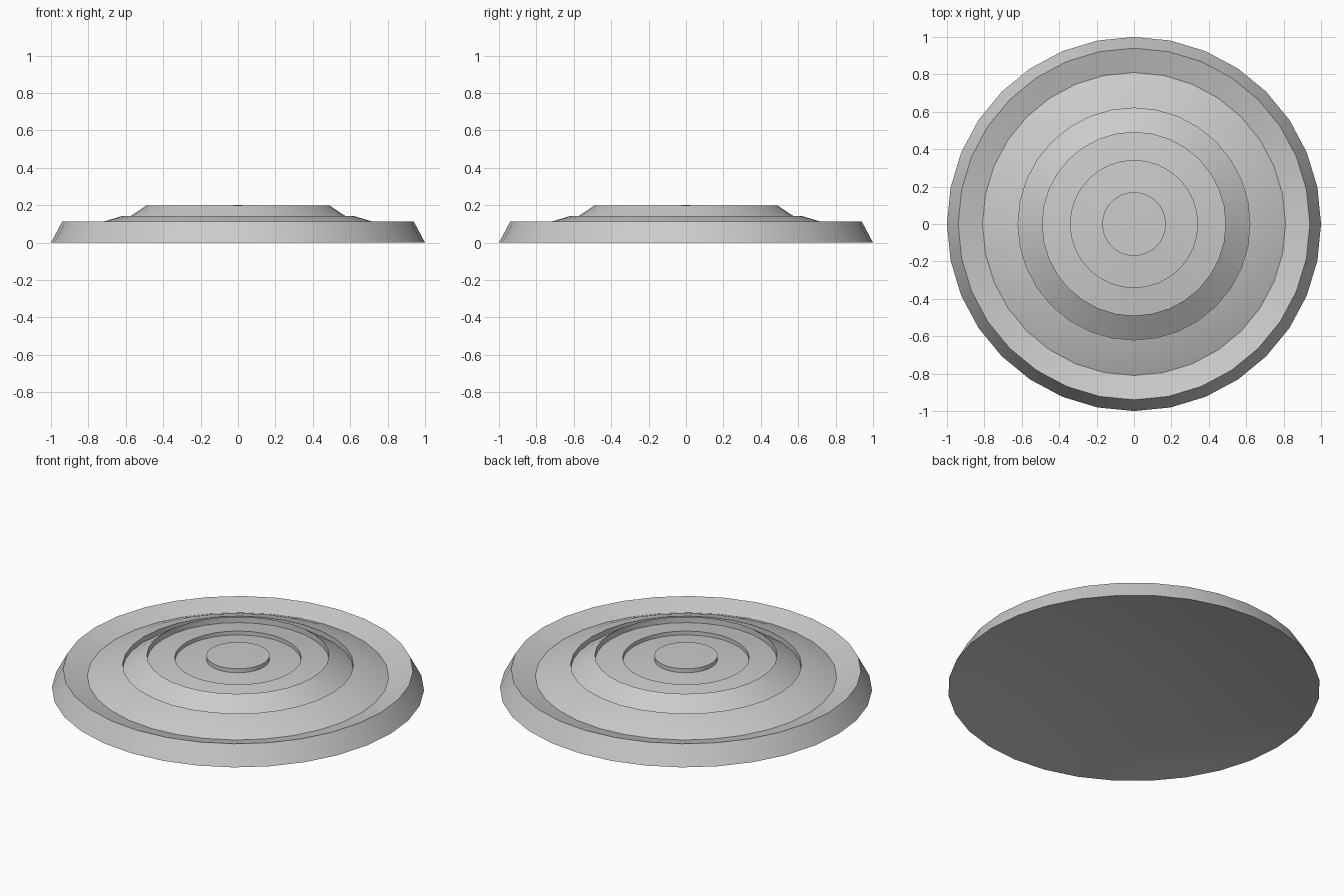
import bpy, bmesh
from math import cos, sin, tau

if "Cube" in bpy.data.objects:
    bpy.data.objects.remove(bpy.data.objects["Cube"])

SIDES = 32
HOLLOW = 0.10


def lathe(name, profile):
    """Revolve (radius, height) points around z; radius 0 becomes a pole."""
    bm = bmesh.new()
    rings = []
    for r, z in profile:
        count = SIDES if r > 0 else 1
        rings.append([bm.verts.new((r * cos(tau * i / SIDES), r * sin(tau * i / SIDES), z))
                      for i in range(count)])
    for a, b in zip(rings, rings[1:]):
        for i in range(SIDES):
            j = (i + 1) % SIDES
            if len(a) == 1:
                bm.faces.new((a[0], b[j], b[i]))
            elif len(b) == 1:
                bm.faces.new((a[i], a[j], b[0]))
            else:
                bm.faces.new((a[i], a[j], b[j], b[i]))
    bmesh.ops.recalc_face_normals(bm, faces=bm.faces)
    mesh = bpy.data.meshes.new(name)
    bm.to_mesh(mesh)
    bm.free()
    obj = bpy.data.objects.new(name, mesh)
    bpy.context.collection.objects.link(obj)
    bpy.ops.object.select_all(action='DESELECT')
    obj.select_set(True)
    bpy.context.view_layer.objects.active = obj
    bpy.ops.object.shade_smooth_by_angle(angle=0.5)
    return obj


# Gently hollowed underside, from centre to foot
underside = [(r / 6, HOLLOW * (1 - (r / 6) ** 2)) for r in range(6)]

# Stepped concentric disc, profile listed from outer foot to centre
lathe("stepped_disc", underside + [
    (1.00, 0.0), (0.94, 0.112),                     # bevelled outer rim
    (0.81, 0.074), (0.72, 0.112), (0.62, 0.142),    # groove and rising outer ring
    (0.62, 0.112), (0.49, 0.198),                   # step down, steep ring
    (0.49, 0.164), (0.34, 0.184),                   # step down, shallow ring
    (0.34, 0.161), (0.17, 0.174),                   # step down, inner ring
    (0.17, 0.198), (0.0, 0.20),                     # raised centre button
])
